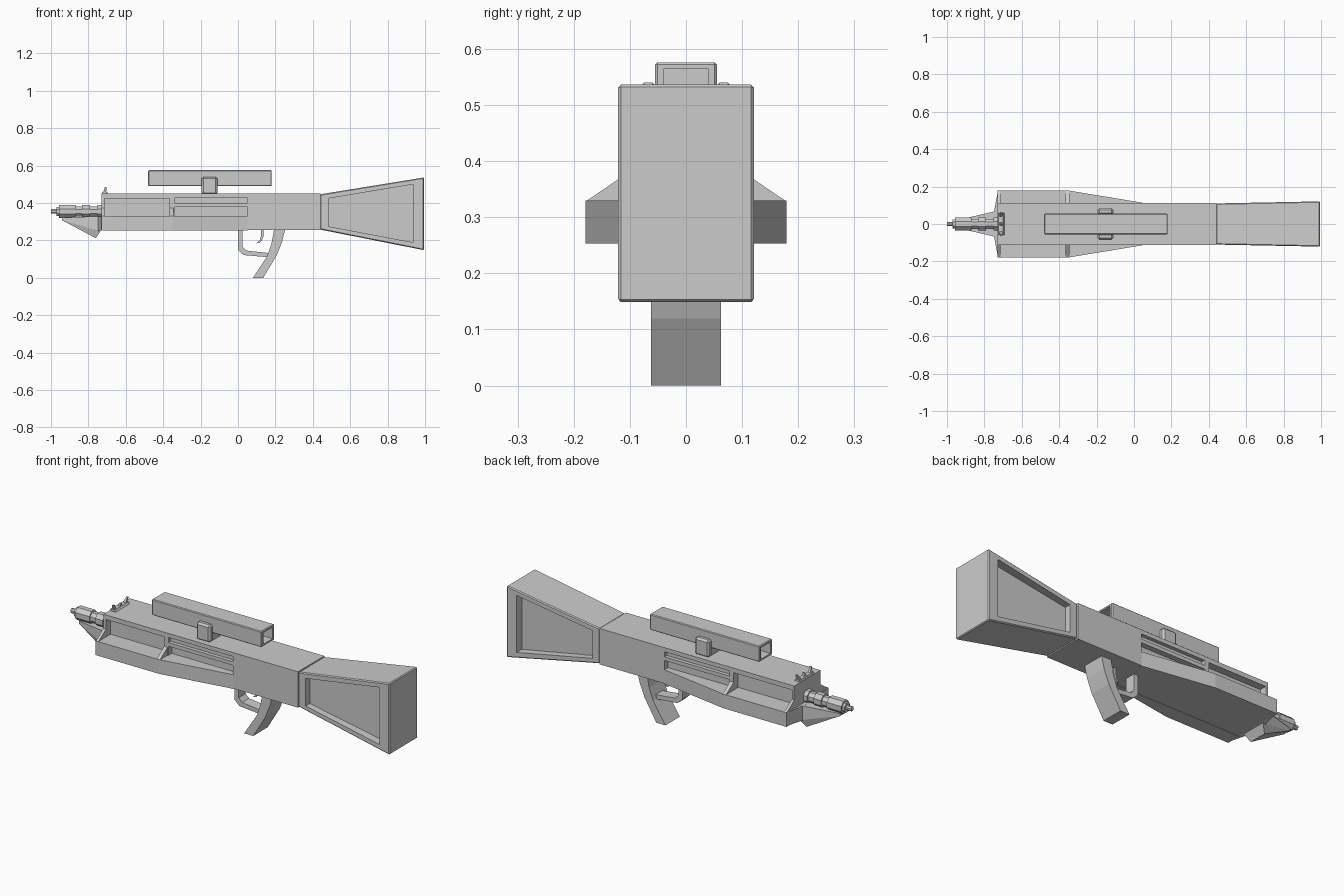
import bpy, bmesh, math
from mathutils import Matrix, Vector

if "Cube" in bpy.data.objects:
    bpy.data.objects.remove(bpy.data.objects["Cube"])


def make(name, bm):
    bmesh.ops.recalc_face_normals(bm, faces=bm.faces[:])
    me = bpy.data.meshes.new(name)
    bm.to_mesh(me)
    bm.free()
    ob = bpy.data.objects.new(name, me)
    bpy.context.collection.objects.link(ob)
    return ob


def prism(name, pts, a, b, axis='y'):
    """Extrude a profile: (x, z) along y, (x, y) along z or (y, z) along x."""
    put = {'y': lambda p, t: (p[0], t, p[1]),
           'z': lambda p, t: (p[0], p[1], t),
           'x': lambda p, t: (t, p[0], p[1])}[axis]
    bm = bmesh.new()
    rings = [[bm.verts.new(put(p, t)) for p in pts] for t in (a, b)]
    bm.faces.new(rings[0])
    bm.faces.new(rings[1])
    n = len(pts)
    for i in range(n):
        j = (i + 1) % n
        bm.faces.new((rings[0][i], rings[0][j], rings[1][j], rings[1][i]))
    return make(name, bm)


def box(name, x0, x1, y0, y1, z0, z1):
    return prism(name, [(x0, z0), (x1, z0), (x1, z1), (x0, z1)], y0, y1)


def hull(name, pts):
    bm = bmesh.new()
    for p in pts:
        bm.verts.new(p)
    bmesh.ops.convex_hull(bm, input=bm.verts[:])
    bmesh.ops.dissolve_limit(bm, angle_limit=0.01, verts=bm.verts[:], edges=bm.edges[:])
    return make(name, bm)


def apply(ob, mod):
    bpy.context.view_layer.objects.active = ob
    bpy.ops.object.modifier_apply(modifier=mod.name)


def cut(ob, cutter):
    m = ob.modifiers.new("cut", 'BOOLEAN')
    m.operation, m.solver, m.object = 'DIFFERENCE', 'EXACT', cutter
    apply(ob, m)
    bpy.data.objects.remove(cutter)


def bevel(ob, w):
    m = ob.modifiers.new("bevel", 'BEVEL')
    m.width, m.segments, m.limit_method = w, 1, 'ANGLE'
    apply(ob, m)


def barrel_part(name, x0, x1, r, z=0.355):
    bm = bmesh.new()
    R = r / math.cos(math.pi / 8)
    mat = (Matrix.Translation(((x0 + x1) / 2, 0, z)) @ Matrix.Rotation(math.pi / 2, 4, 'Y')
           @ Matrix.Rotation(math.pi / 8, 4, 'Z'))
    bmesh.ops.create_cone(bm, cap_ends=True, segments=8, radius1=R, radius2=R,
                          depth=x1 - x0, matrix=mat)
    return make(name, bm)


# receiver with recessed window and two slots per side
body = box("receiver", -0.73, 0.44, -0.113, 0.113, 0.255, 0.45)
for s in (-1, 1):
    for x0, x1, z0, z1, d in ((-0.715, -0.365, 0.33, 0.425, 0.04),
                              (-0.34, 0.05, 0.40, 0.428, 0.02),
                              (-0.34, 0.05, 0.33, 0.38, 0.03)):
        ya, yb = sorted((s * (0.113 - d), s * 0.2))
        cut(body, box("cutter", x0, x1, ya, yb, z0, z1))

# flared handguard shelves and their triangular ribs
for s, side in ((-1, "right"), (1, "left")):
    prism("handguard_" + side,
          [(-0.73, s * 0.1), (-0.73, s * 0.179), (-0.35, s * 0.179),
           (0.05, s * 0.113), (0.05, s * 0.1)], 0.253, 0.33, 'z')
    for x0, x1 in ((-0.73, -0.715), (-0.365, -0.345)):
        prism("handguard_rib_" + side,
              [(s * 0.1, 0.32), (s * 0.179, 0.328), (s * 0.113, 0.373), (s * 0.1, 0.373)],
              x0, x1, 'x')

# flared shoulder stock with a recessed panel on both sides
stock = hull("stock", [(x, s * y, z) for s in (-1, 1) for x, y, z in
                       ((0.44, 0.11, 0.258), (0.44, 0.11, 0.447),
                        (0.995, 0.121, 0.148), (0.995, 0.121, 0.537))])
bevel(stock, 0.005)
for s in (-1, 1):
    ya, yb = sorted((s * 0.075, s * 0.2))
    cut(stock, prism("cutter", [(0.485, 0.275), (0.935, 0.19), (0.935, 0.50), (0.485, 0.425)],
                     ya, yb))

# scope with hollow ends, and its clamp
scope = box("scope", -0.48, 0.18, -0.055, 0.055, 0.49, 0.576)
bevel(scope, 0.004)
for x0, x1 in ((-0.5, -0.42), (0.12, 0.2)):
    cut(scope, box("cutter", x0, x1, -0.04, 0.04, 0.502, 0.564))
bevel(box("scope_base", -0.19, -0.115, -0.06, 0.06, 0.44, 0.50), 0.004)
for s in (-1, 1):
    ya, yb = sorted((s * 0.05, s * 0.085))
    bevel(box("scope_clamp", -0.195, -0.11, ya, yb, 0.445, 0.54), 0.01)

# stepped barrel
for i, (x0, x1, r) in enumerate(((-1.0, -0.965, 0.012), (-0.97, -0.955, 0.025),
                                 (-0.957, -0.87, 0.034), (-0.875, -0.83, 0.027),
                                 (-0.835, -0.79, 0.034), (-0.795, -0.75, 0.027),
                                 (-0.752, -0.72, 0.034))):
    barrel_part("barrel_%d" % i, x0, x1, r)

# wedge under the barrel and collar joining it to the handguard
hull("under_barrel_wedge", [(x, s * y, z) for s in (-1, 1) for x, y, z in
                            ((-0.94, 0.022, 0.322), (-0.94, 0.022, 0.308),
                             (-0.76, 0.05, 0.212), (-0.735, 0.07, 0.25),
                             (-0.735, 0.07, 0.33))])
hull("front_collar", [(x, s * y, z) for s in (-1, 1) for x, y, z in
                      ((-0.728, 0.175, 0.256), (-0.728, 0.175, 0.328),
                       (-0.75, 0.06, 0.25), (-0.75, 0.06, 0.33))])

# front sight: centre post and two leaning ears
prism("sight_base", [(-0.73, 0.445), (-0.69, 0.445), (-0.70, 0.46), (-0.725, 0.46)], -0.06, 0.06)
for y, top, lean in ((-0.045, 0.485, -0.015), (0, 0.475, 0), (0.045, 0.485, 0.015)):
    hull("sight_post", [(-0.723, y - 0.01, 0.45), (-0.723, y + 0.01, 0.45),
                        (-0.707, y - 0.01, 0.45), (-0.707, y + 0.01, 0.45),
                        (-0.712, y + lean - 0.004, top), (-0.712, y + lean + 0.004, top),
                        (-0.702, y + lean - 0.004, top), (-0.702, y + lean + 0.004, top)])

# grip, trigger guard and trigger
prism("grip", [(0.195, 0.27), (0.255, 0.27), (0.235, 0.19), (0.207, 0.12), (0.135, 0.0),
               (0.08, 0.0), (0.155, 0.115), (0.178, 0.18)], -0.062, 0.062)
prism("trigger_guard", [(0, 0.26), (0, 0.15), (0.03, 0.122), (0.165, 0.11), (0.17, 0.132),
                        (0.045, 0.146), (0.025, 0.166), (0.025, 0.26)], -0.03, 0.03)
prism("trigger", [(0.122, 0.26), (0.122, 0.22), (0.115, 0.2), (0.1, 0.185), (0.115, 0.187),
                  (0.128, 0.2), (0.136, 0.222), (0.138, 0.26)], -0.014, 0.014)
